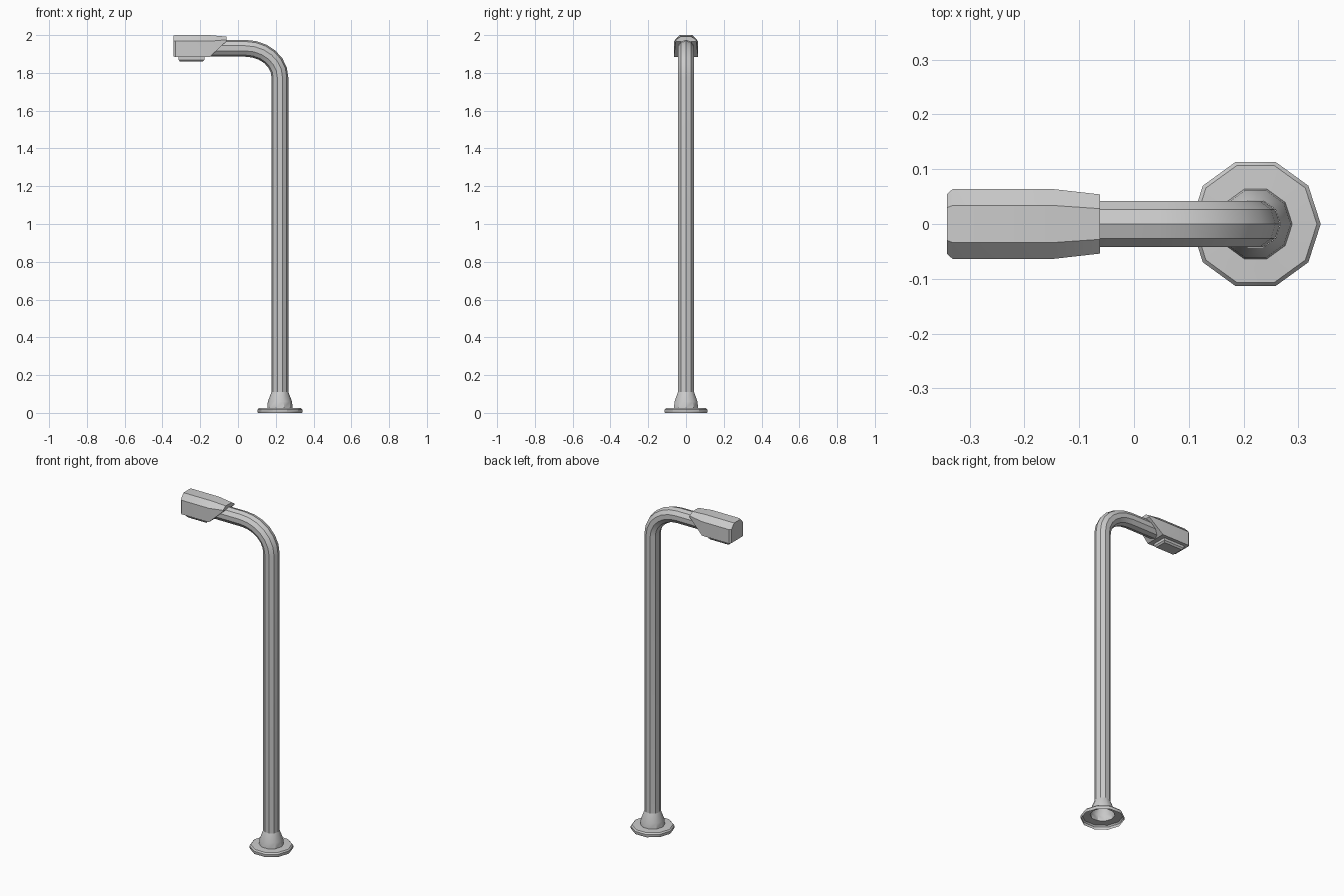
import bpy, math
from mathutils import Vector

if "Cube" in bpy.data.objects:
    bpy.data.objects.remove(bpy.data.objects["Cube"])

SIDES = 10
PX = 0.222  # pole axis


def make_object(name, verts, faces, angle=35):
    mesh = bpy.data.meshes.new(name)
    mesh.from_pydata(verts, [], faces)
    mesh.update()
    ob = bpy.data.objects.new(name, mesh)
    bpy.context.collection.objects.link(ob)
    bpy.ops.object.select_all(action='DESELECT')
    ob.select_set(True)
    bpy.context.view_layer.objects.active = ob
    bpy.ops.object.shade_smooth_by_angle(angle=math.radians(angle))
    return ob


def loft(name, rings, cap_start=False, cap_end=False, angle=35):
    """Skin a list of equally sized vertex rings."""
    n = len(rings[0])
    verts = [v for r in rings for v in r]
    faces = [(i * n + j, i * n + (j + 1) % n, (i + 1) * n + (j + 1) % n, (i + 1) * n + j)
             for i in range(len(rings) - 1) for j in range(n)]
    if cap_start:
        faces.append(tuple(reversed(range(n))))
    if cap_end:
        faces.append(tuple((len(rings) - 1) * n + j for j in range(n)))
    return make_object(name, verts, faces, angle)


def tube_ring(x, z, tilt, r):
    """Ring around a path in the xz plane; tilt 0 = upward, 90 deg = toward -x."""
    side = Vector((math.cos(tilt), 0, math.sin(tilt)))
    out = []
    for k in range(SIDES):
        a = 2 * math.pi * k / SIDES
        out.append(Vector((x, 0, z)) + side * (r * math.cos(a)) + Vector((0, r * math.sin(a), 0)))
    return out


# Base flange and flared neck, open underneath
base = [(0.117, 0.0), (0.119, 0.004), (0.119, 0.017), (0.112, 0.025),
        (0.067, 0.027), (0.064, 0.06), (0.045, 0.11)]
loft("base_flange", [tube_ring(PX, z, 0, r) for r, z in base])

# Pole with a curved arm
R = 0.0445
rings = [tube_ring(PX, 0.10, 0, R)]
for i in range(7):
    t = math.pi / 2 * i / 6
    x, z = 0.04 + 0.182 * math.cos(t), 1.775 + 0.155 * math.sin(t)
    tilt = math.atan2(0.182 * math.sin(t), 0.155 * math.cos(t))
    rings.append(tube_ring(x, z, tilt, R))
rings.append(tube_ring(-0.17, 1.93, math.pi / 2, R))
loft("pole_and_arm", rings, cap_end=True)


# Lamp head: chamfered hood with a slanted cut where the arm enters
def hood_ring(x, w, zb, zs, wt, zt, xb=None):
    xb = x if xb is None else xb
    return [(xb, w, zb), (x, w, zs), (x, wt, zt), (x, -wt, zt), (x, -w, zs), (xb, -w, zb)]


loft("lamp_head", [
    hood_ring(-0.341, 0.055, 1.887, 1.968, 0.030, 1.998),
    hood_ring(-0.331, 0.064, 1.884, 1.968, 0.034, 2.0),
    hood_ring(-0.15, 0.064, 1.884, 1.968, 0.034, 2.0),
    hood_ring(-0.062, 0.054, 1.967, 1.975, 0.028, 1.992),
], cap_start=True, cap_end=True, angle=30)


# Lens panel under the head
def lens_ring(z, inset):
    x0, x1, w = -0.315 + inset, -0.178 - inset, 0.043 - inset
    return [(x0, -w, z), (x0, w, z), (x1, w, z), (x1, -w, z)]


loft("lens_panel", [lens_ring(1.89, 0), lens_ring(1.869, 0), lens_ring(1.86, 0.008)],
     cap_end=True, angle=30)

# Make all surface normals consistent
import bmesh
for ob in bpy.data.objects:
    bm = bmesh.new()
    bm.from_mesh(ob.data)
    bmesh.ops.recalc_face_normals(bm, faces=bm.faces)
    bm.to_mesh(ob.data)
    bm.free()
